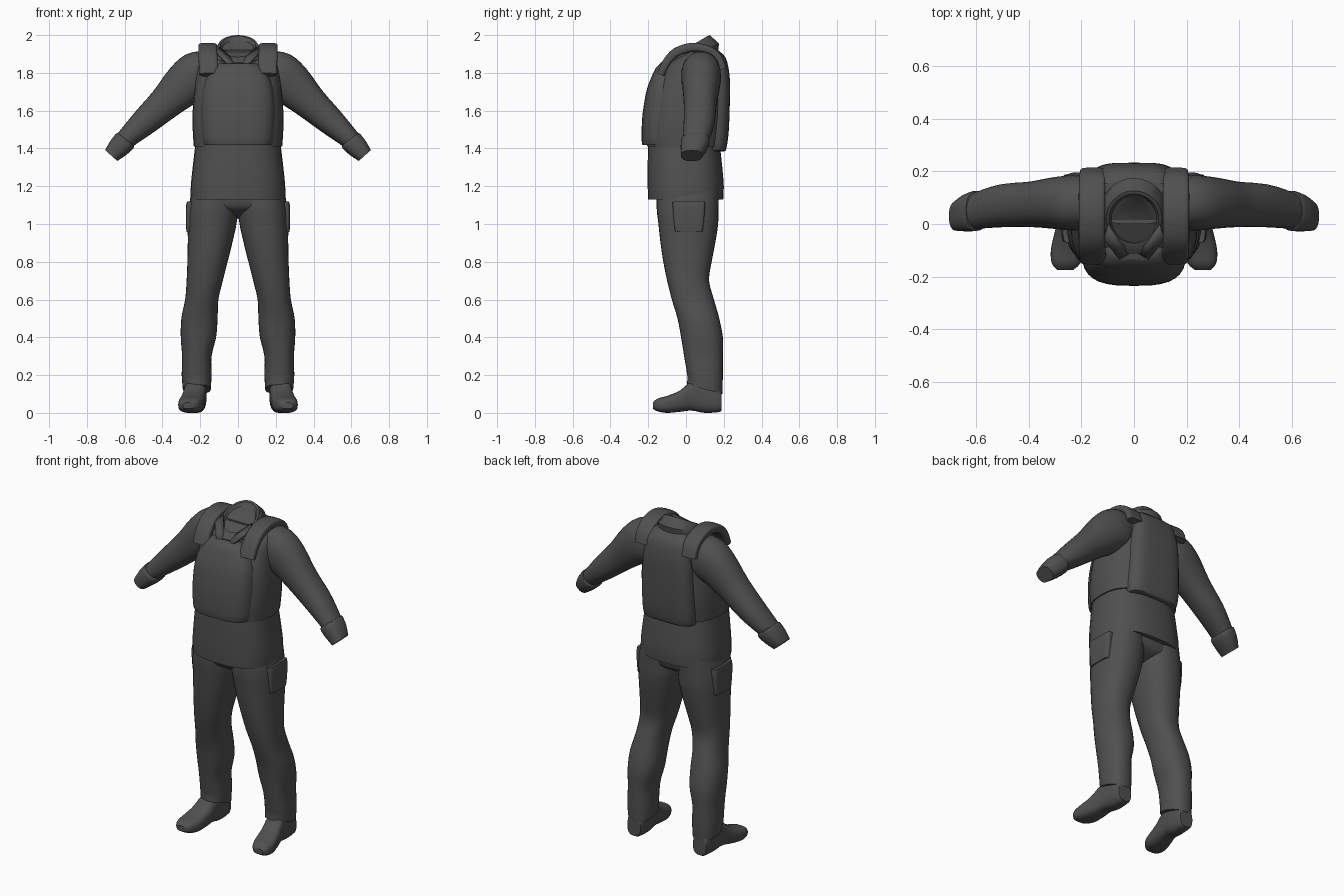
import bpy, bmesh, math
from mathutils import Vector as V

cloth = bpy.data.materials.new("charcoal_cloth")
cloth.diffuse_color = (0.08, 0.08, 0.08, 1)


def smooth_rows(rows, steps):
    """Catmull-Rom interpolation of section rows."""
    out = []
    for i in range(len(rows) - 1):
        p0, p1, p2, p3 = (rows[max(0, min(len(rows) - 1, i + k))] for k in (-1, 0, 1, 2))
        for s in range(steps):
            t = s / steps
            out.append([0.5 * (2 * b + (c - a) * t + (2 * a - 5 * b + 4 * c - d) * t * t
                               + (3 * b - a - 3 * c + d) * t ** 3)
                        for a, b, c, d in zip(p0, p1, p2, p3)])
    return out + [list(rows[-1])]


def loft(name, rings, power=2.3, mirror=False, n=32):
    """Skin a list of (centre, u, v) superellipse rings and cap the ends."""
    bm = bmesh.new()
    loops = []
    for c, u, v in rings:
        loop = []
        for k in range(n):
            t = 2 * math.pi * k / n
            cs, sn = math.cos(t), math.sin(t)
            a = math.copysign(abs(cs) ** (2 / power), cs)
            b = math.copysign(abs(sn) ** (2 / power), sn)
            loop.append(bm.verts.new(V(c) + V(u) * a + V(v) * b))
        loops.append(loop)
    for p, q in zip(loops, loops[1:]):
        for k in range(n):
            bm.faces.new((p[k], p[(k + 1) % n], q[(k + 1) % n], q[k]))
    bm.faces.new(loops[0])
    bm.faces.new(loops[-1])
    return finish(name, bm, mirror)


def finish(name, bm, mirror=False):
    bmesh.ops.recalc_face_normals(bm, faces=bm.faces)
    me = bpy.data.meshes.new(name)
    bm.to_mesh(me)
    bm.free()
    me.materials.append(cloth)
    ob = bpy.data.objects.new(name, me)
    bpy.context.collection.objects.link(ob)
    bpy.ops.object.select_all(action='DESELECT')
    ob.select_set(True)
    bpy.context.view_layer.objects.active = ob
    bpy.ops.object.shade_smooth_by_angle(angle=math.radians(40))
    if mirror:
        ob.modifiers.new("mirror", 'MIRROR').use_mirror_merge = False
    return ob


def stack(name, rows, power=2.6, mirror=False, tilt=0.0):
    """Horizontal sections: z, x left, x right, y front, y back."""
    rings = [((((x0 + x1) / 2), (y0 + y1) / 2, z), ((x1 - x0) / 2, 0, 0),
              (0, (y1 - y0) / 2, tilt if z < 0.2 else 0))
             for z, x0, x1, y0, y1 in smooth_rows(rows, 3)]
    return loft(name, rings, power, mirror)


def body(name, rows, power=2.6):
    """Symmetric sections: z, half width, y front, y back."""
    return stack(name, [(z, -w, w, f, b) for z, w, f, b in rows], power)


def tube(name, rows, side, power=2.2):
    """Mirrored tube: x, y, z, half size along side, half size across."""
    rows, side, rings = smooth_rows(rows, 3), V(side), []
    for i, (x, y, z, a, b) in enumerate(rows):
        t = V(rows[min(i + 1, len(rows) - 1)][:3]) - V(rows[max(i - 1, 0)][:3])
        rings.append(((x, y, z), side * a, side.cross(t).normalized() * b))
    return loft(name, rings, power, True)


# Trousers: legs, hips and thigh pockets
stack("trouser_leg", [
    (1.18, 0.0, 0.245, -.155, .175), (1.08, 0.0, 0.262, -.155, .172),
    (1.0, .008, .266, -.146, .17), (.9, .03, .266, -.135, .155),
    (.8, .055, .268, -.12, .136), (.7, .08, .272, -.10, .122),
    (.6, .104, .28, -.075, .148), (.5, .108, .30, -.045, .176),
    (.4, .116, .303, -.026, .195), (.3, .14, .296, -.01, .195),
    (.2, .14, .298, .006, .195), (.125, .144, .292, .006, .192)], 2.3, True, -.025)
body("hips", [(1.2, .24, -.15, .17), (1.1, .235, -.145, .165),
              (1.06, .12, -.10, .13), (1.03, .03, -.03, .06)])
stack("thigh_pocket", [(.96, .22, .268, -.05, .08), (.97, .22, .274, -.06, .09),
                       (1.08, .22, .276, -.07, .10), (1.12, .22, .270, -.07, .10)], 5, True)

# Boots, lofted from heel to toe: y, centre x, half width, bottom, top
boot = [(.188, .222, .035, .02, .09), (.178, .222, .048, .005, .14), (.1, .222, .056, 0, .2),
        (.03, .228, .058, .012, .17), (-.03, .238, .063, .006, .12), (-.1, .25, .066, 0, .09),
        (-.15, .258, .054, .008, .076), (-.175, .262, .03, .022, .055)]
loft("boot", [((cx, y, (b + t) / 2), (w, 0, 0), (0, 0, (t - b) / 2))
              for y, cx, w, b, t in smooth_rows(boot, 3)], 2.8, True)

# Shirt skirt, sleeves and cuffs
body("shirt", [(1.13, .25, -.20, .197), (1.2, .25, -.203, .2), (1.3, .24, -.203, .192),
               (1.42, .226, -.2, .18), (1.48, .22, -.19, .18)])
tube("sleeve", [(.15, .08, 1.81, .09, .11), (.215, .08, 1.785, .105, .128),
                (.285, .08, 1.735, .10, .116), (.385, .075, 1.64, .087, .09),
                (.495, .07, 1.54, .082, .073), (.58, .055, 1.462, .072, .056),
                (.62, .045, 1.42, .062, .05)], (0, 1, 0))
tube("cuff", [(.592, .052, 1.447, .068, .052), (.60, .05, 1.438, .076, .06),
              (.635, .042, 1.402, .07, .056), (.671, .03, 1.362, .056, .043)], (0, 1, 0), 2.5)

# Vest: shell, front and back panels, shoulder straps
body("vest", [(1.41, .234, -.205, .19), (1.5, .24, -.21, .2), (1.6, .24, -.2, .205),
              (1.7, .232, -.18, .205), (1.8, .222, -.135, .205), (1.85, .216, -.095, .2),
              (1.89, .21, -.03, .185), (1.92, .195, .03, .16)])
body("front_panel", [(1.418, .17, -.222, .02), (1.43, .19, -.234, .03), (1.55, .198, -.233, .033),
                     (1.65, .196, -.22, .03), (1.72, .186, -.205, .02), (1.78, .164, -.182, .01),
                     (1.825, .135, -.16, 0), (1.85, .10, -.135, 0)], 3)
body("back_panel", [(1.385, .15, 0, .203), (1.40, .17, 0, .214), (1.5, .173, 0, .227),
                    (1.7, .166, 0, .233), (1.8, .155, 0, .229), (1.88, .14, 0, .21),
                    (1.92, .12, 0, .17)], 4)
tube("shoulder_strap", [(.155, -.135, 1.79, .05, .02), (.158, -.10, 1.86, .05, .022),
                        (.16, -.05, 1.91, .05, .024), (.16, .03, 1.935, .05, .024),
                        (.16, .11, 1.925, .05, .022), (.158, .17, 1.885, .05, .02),
                        (.155, .195, 1.82, .05, .02)], (1, 0, 0), 4)

# Collar with filled neck opening, and pointed lapels
loft("collar", [((0, .03, 1.87), (.135, 0, 0), (0, .14, .05)),
                ((0, .03, 1.905), (.132, 0, 0), (0, .145, .05)),
                ((0, .022, 1.942), (.106, 0, 0), (0, .104, .058)),
                ((0, .02, 1.94), (.094, 0, 0), (0, .094, .055)),
                ((0, .018, 1.922), (.086, 0, 0), (0, .088, .052))], 2)
bm = bmesh.new()
bm.faces.new([bm.verts.new(p) for p in ((.004, -.105, 1.85), (.055, -.135, 1.853),
                                        (.115, -.06, 1.915), (.095, -.005, 1.94),
                                        (.05, -.07, 1.895))])
finish("lapel", bm, True).modifiers.new("thickness", 'SOLIDIFY').thickness = .012
